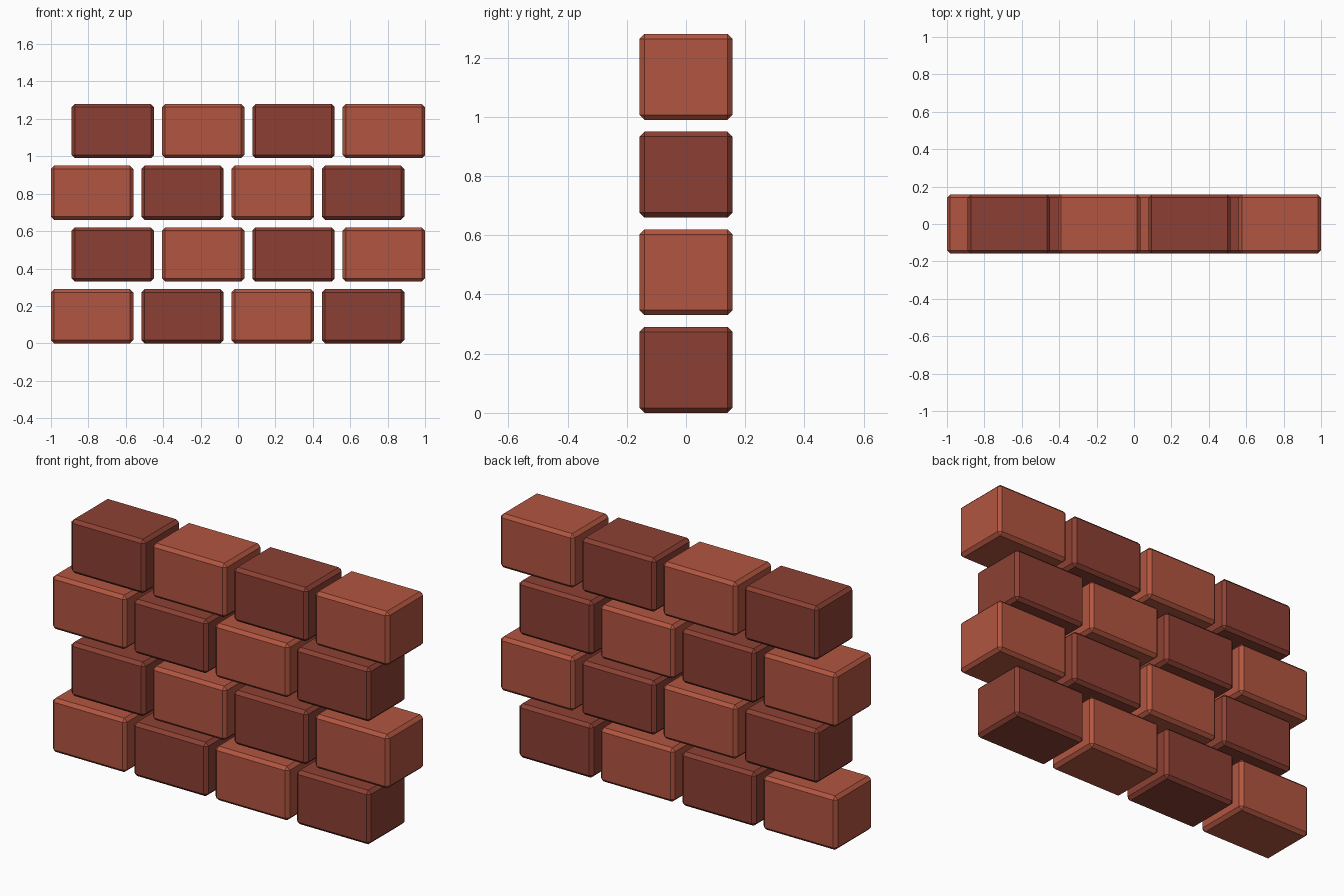
import bpy
import bmesh

cube = bpy.data.objects.get("Cube")
if cube:
    bpy.data.objects.remove(cube, do_unlink=True)

BRICK = (0.44, 0.315, 0.29)   # width, depth, height
PITCH_X, PITCH_Z = 0.483, 0.33
CHAMFER = 0.017
ROWS, COLUMNS = 4, 4


def make_material(name, color):
    mat = bpy.data.materials.new(name)
    mat.use_nodes = True
    mat.diffuse_color = color
    mat.node_tree.nodes["Principled BSDF"].inputs["Base Color"].default_value = color
    return mat


def brick_mesh(name, mat):
    """Chamfered block standing on its own base."""
    bm = bmesh.new()
    bmesh.ops.create_cube(bm, size=1)
    bmesh.ops.scale(bm, vec=BRICK, verts=bm.verts)
    bmesh.ops.translate(bm, vec=(0, 0, BRICK[2] / 2), verts=bm.verts)
    bmesh.ops.bevel(bm, geom=bm.edges[:], offset=CHAMFER, segments=1,
                    affect='EDGES', profile=0.5)
    mesh = bpy.data.meshes.new(name)
    bm.to_mesh(mesh)
    bm.free()
    mesh.materials.append(mat)
    return mesh


# Two brick colours, shared by all bricks
meshes = [
    brick_mesh("light_brick", make_material("light brick red", (0.445, 0.091, 0.051, 1))),
    brick_mesh("dark_brick", make_material("dark brick red", (0.262, 0.051, 0.033, 1))),
]

# Running courses: odd rows shift sideways and swap colours
row_width = PITCH_X * (COLUMNS - 1) + BRICK[0]
for row in range(ROWS):
    odd = row % 2
    start = 1 - row_width if odd else -1
    for col in range(COLUMNS):
        brick = bpy.data.objects.new(f"brick_row{row + 1}_{col + 1}",
                                     meshes[(row + col) % 2])
        brick.location = (start + BRICK[0] / 2 + col * PITCH_X, 0, row * PITCH_Z)
        bpy.context.collection.objects.link(brick)
